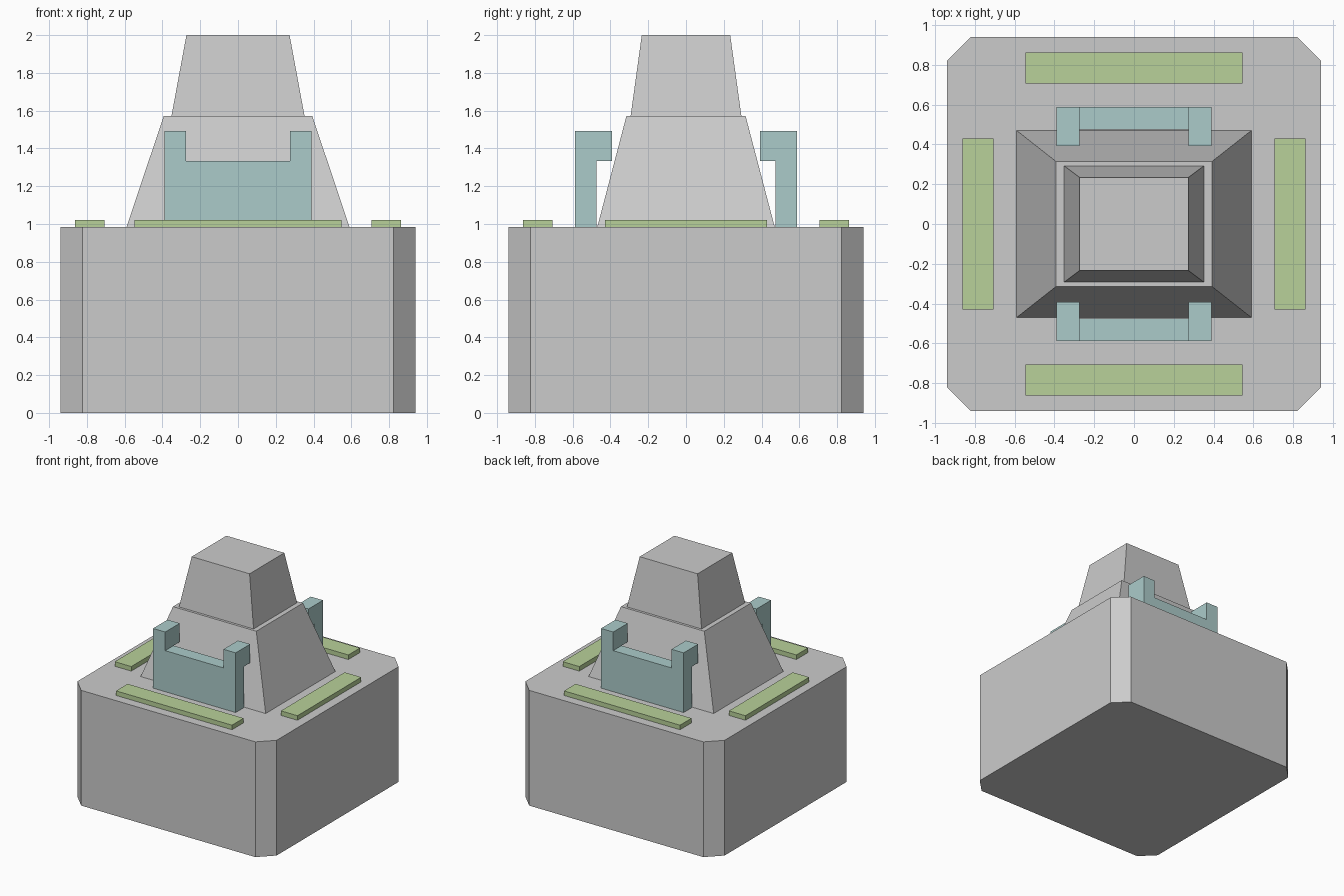
import bpy, bmesh

if "Cube" in bpy.data.objects:
    bpy.data.objects.remove(bpy.data.objects["Cube"])


def material(name, rgb):
    m = bpy.data.materials.new(name)
    m.diffuse_color = (*rgb, 1)
    m.use_nodes = True
    m.node_tree.nodes["Principled BSDF"].inputs["Base Color"].default_value = m.diffuse_color
    return m


def finish(name, bm, mat=None):
    bmesh.ops.recalc_face_normals(bm, faces=bm.faces)
    me = bpy.data.meshes.new(name)
    bm.to_mesh(me)
    bm.free()
    ob = bpy.data.objects.new(name, me)
    bpy.context.collection.objects.link(ob)
    if mat:
        me.materials.append(mat)
    return ob


def loft(name, bottom, top, z0, z1, mat=None):
    """Closed solid between two outlines with equal point counts."""
    bm = bmesh.new()
    a = [bm.verts.new((x, y, z0)) for x, y in bottom]
    b = [bm.verts.new((x, y, z1)) for x, y in top]
    bm.faces.new(a)
    bm.faces.new(b)
    n = len(a)
    for i in range(n):
        j = (i + 1) % n
        bm.faces.new((a[i], a[j], b[j], b[i]))
    return finish(name, bm, mat)


def rect(hx, hy, cx=0, cy=0):
    return [(cx - hx, cy - hy), (cx + hx, cy - hy), (cx + hx, cy + hy), (cx - hx, cy + hy)]


def bracket(name, side, mat):
    """U-shaped plate whose two upper posts reach inwards."""
    bm = bmesh.new()
    xs, zs = (-0.39, -0.275, 0.275, 0.39), (DECK, 1.333, 1.492)
    y_in, y_out, y_tip = 0.475 * side, 0.588 * side, 0.393 * side
    v = [[bm.verts.new((x, y_in, z)) for x in xs] for z in zs]
    cell = lambda r, c: bm.faces.new((v[r][c], v[r][c + 1], v[r + 1][c + 1], v[r + 1][c]))
    plate = [cell(0, c) for c in range(3)]
    posts = [cell(1, c) for c in (0, 2)]
    # plate thickness
    new = bmesh.ops.extrude_face_region(bm, geom=plate + posts, use_keep_orig=True)["geom"]
    for e in new:
        if isinstance(e, bmesh.types.BMVert):
            e.co.y = y_out
    # inward lugs on the posts
    for f in bmesh.ops.extrude_discrete_faces(bm, faces=posts)["faces"]:
        for w in f.verts:
            w.co.y = y_tip
    bmesh.ops.remove_doubles(bm, verts=bm.verts, dist=1e-5)
    return finish(name, bm, mat)


green = material("green", (0.48, 0.64, 0.32))
teal = material("teal", (0.41, 0.60, 0.59))
DECK, H, C = 0.983, 0.94, 0.822

# Chamfered base block
octagon = [(C, -H), (H, -C), (H, C), (C, H), (-C, H), (-H, C), (-H, -C), (-C, -H)]
loft("base_block", octagon, octagon, 0, DECK)

# Two-stage tapered tower
loft("lower_tower", rect(0.59, 0.47), rect(0.393, 0.315), DECK, 1.573)
loft("upper_tower", rect(0.352, 0.293), rect(0.273, 0.234), 1.573, 2.0)

# Deck strips and brackets on opposite sides
for s, fb, lr in ((-1, "front", "left"), (1, "back", "right")):
    strip = rect(0.547, 0.078, 0, 0.784 * s)
    loft(fb + "_strip", strip, strip, DECK, 1.022, green)
    strip = rect(0.078, 0.43, 0.784 * s, 0)
    loft(lr + "_strip", strip, strip, DECK, 1.022, green)
    bracket(fb + "_bracket", s, teal)
